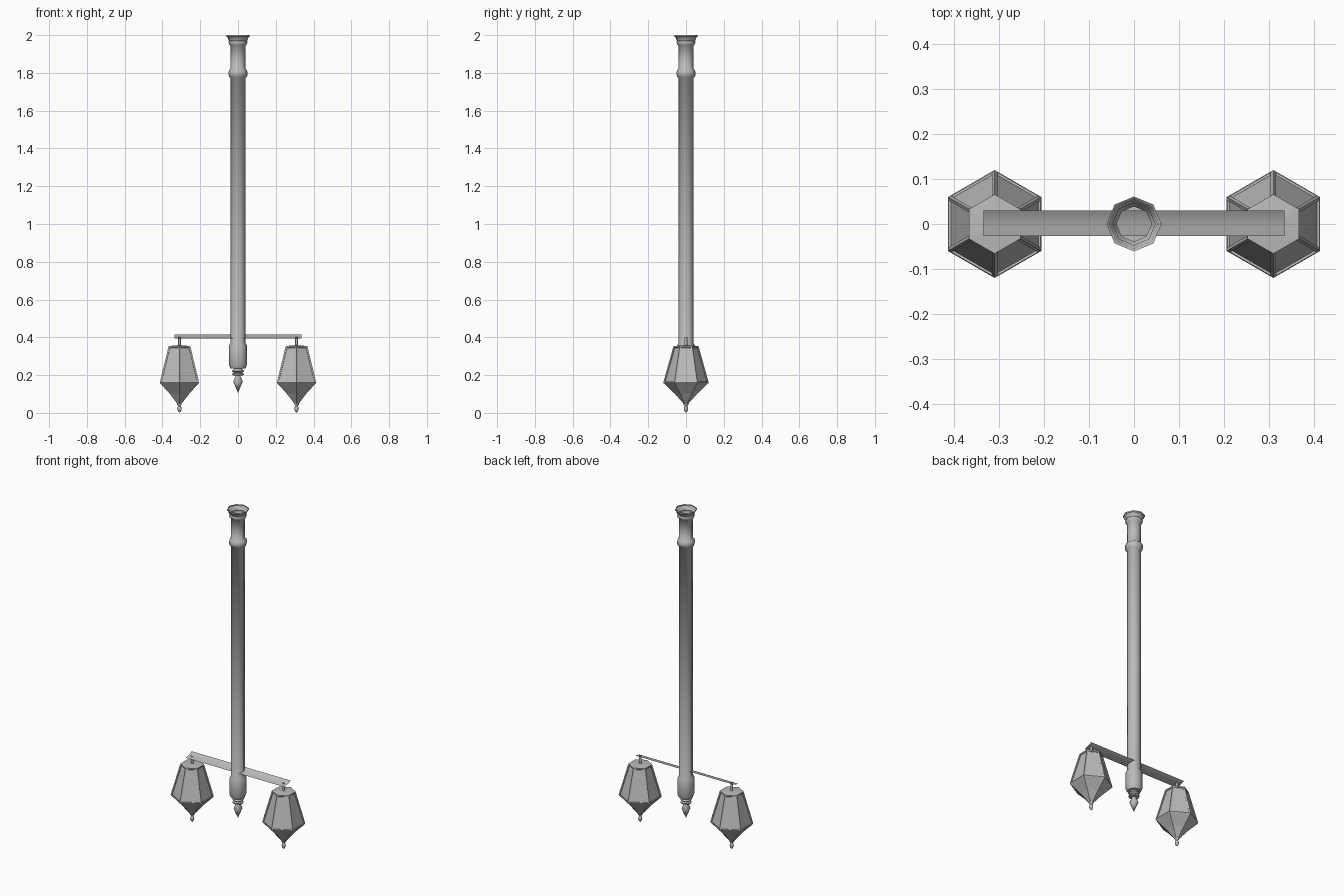
import bpy, bmesh, math
from mathutils import Vector

cube = bpy.data.objects.get("Cube")
if cube:
    bpy.data.objects.remove(cube, do_unlink=True)

metal = bpy.data.materials.new("grey_metal")
metal.use_nodes = True
GREY = (0.5, 0.5, 0.5, 1)
metal.diffuse_color = GREY
metal.node_tree.nodes["Principled BSDF"].inputs["Base Color"].default_value = GREY


def finish(name, bm, smooth=None):
    bmesh.ops.remove_doubles(bm, verts=bm.verts, dist=0.0001)
    mesh = bpy.data.meshes.new(name)
    bm.to_mesh(mesh)
    bm.free()
    mesh.materials.append(metal)
    obj = bpy.data.objects.new(name, mesh)
    bpy.context.collection.objects.link(obj)
    if smooth:
        bpy.ops.object.select_all(action="DESELECT")
        obj.select_set(True)
        bpy.context.view_layer.objects.active = obj
        bpy.ops.object.shade_smooth_by_angle(angle=math.radians(smooth))
    return obj


def lathe(name, profile, sides, x=0, turn=0, smooth=None):
    """Sweep (radius, z) points, listed from the bottom up, around a vertical axis."""
    bm = bmesh.new()
    rings = []
    for r, z in profile:
        rings.append([bm.verts.new((x + r * math.cos(turn + math.tau * i / sides),
                                    r * math.sin(turn + math.tau * i / sides), z))
                      for i in range(sides)])
    for low, high in zip(rings, rings[1:]):
        for i in range(sides):
            j = (i + 1) % sides
            bm.faces.new((low[i], low[j], high[j], high[i]))
    return finish(name, bm, smooth)


def rods(name, segments, radius):
    """Thin square bars joining pairs of points."""
    bm = bmesh.new()
    for a, b in segments:
        axis = b - a
        matrix = axis.to_track_quat("Z", "Y").to_matrix().to_4x4()
        matrix.translation = (a + b) / 2
        bmesh.ops.create_cone(bm, cap_ends=True, segments=4, radius1=radius,
                              radius2=radius, depth=axis.length, matrix=matrix)
    return finish(name, bm)


# Hollow post with lower sleeve, upper band and flared open mouth
lathe("post", [(0.04, 0.236), (0.048, 0.256), (0.048, 0.355), (0.039, 0.372),
               (0.039, 1.773), (0.048, 1.78), (0.051, 1.797), (0.048, 1.814),
               (0.039, 1.821), (0.039, 1.943), (0.047, 1.95), (0.05, 1.963),
               (0.047, 1.97), (0.053, 1.978), (0.055, 1.988), (0.061, 1.992),
               (0.061, 2.0)], 8, smooth=50)

# Turned finial under the post
lathe("post_finial", [(0, 0.106), (0.025, 0.165), (0.012, 0.197), (0.03, 0.2),
                      (0.031, 0.208), (0.022, 0.213), (0.033, 0.222),
                      (0.022, 0.231), (0.022, 0.238), (0.04, 0.238)], 8, smooth=50)

# Cross arm: a thin curved strip, lower along its front edge
bm = bmesh.new()
section = [(-0.027, 0.395), (-0.012, 0.398), (0.004, 0.402), (0.018, 0.407), (0.03, 0.414)]
left = [bm.verts.new((-0.335, y, z)) for y, z in section]
right = [bm.verts.new((0.335, y, z)) for y, z in section]
for k in range(len(section) - 1):
    bm.faces.new((left[k], right[k], right[k + 1], left[k + 1]))
arm = finish("cross_arm", bm, smooth=50)

# Two hanging lanterns
TURN = math.pi / 2
for side, x in (("right", -0.31), ("left", 0.31)):
    lathe(side + "_hanger", [(0.008, 0.35), (0.008, 0.403)], 6, x, smooth=70)
    lathe(side + "_lantern_cap", [(0.062, 0.343), (0.066, 0.346), (0.066, 0.354), (0, 0.359)],
          6, x, TURN)
    lathe(side + "_lantern_panes", [(0.113, 0.162), (0.059, 0.348)], 6, x, TURN)
    lathe(side + "_lantern_base", [(0.012, 0.048), (0.023, 0.06), (0.06, 0.102),
                                   (0.118, 0.157), (0.12, 0.161), (0.118, 0.165),
                                   (0.108, 0.165)], 6, x, TURN)
    lathe(side + "_lantern_finial", [(0, 0), (0.008, 0.009), (0.012, 0.021), (0.009, 0.032),
                                     (0.006, 0.037), (0.012, 0.043), (0.012, 0.05)],
          8, x, smooth=60)
    ribs = []
    for i in range(6):
        out = Vector((math.cos(TURN + math.tau * i / 6), math.sin(TURN + math.tau * i / 6), 0))
        centre = Vector((x, 0, 0))
        ribs.append((centre + out * 0.114 + Vector((0, 0, 0.161)),
                     centre + out * 0.061 + Vector((0, 0, 0.35))))
    rods(side + "_lantern_ribs", ribs, 0.006)
